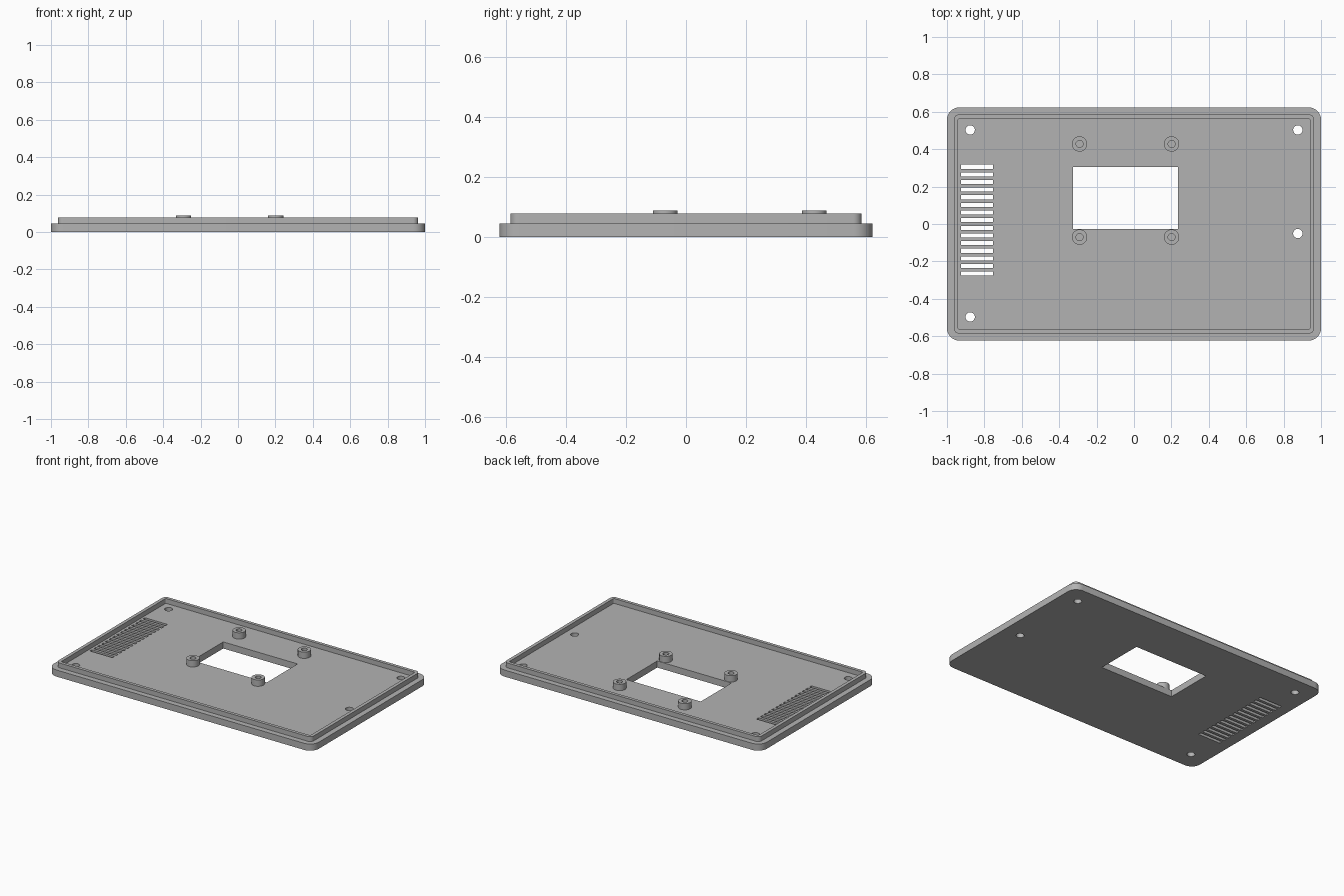
import bpy
import bmesh
from math import cos, sin, pi, radians

cube = bpy.data.objects.get("Cube")
if cube:
    bpy.data.objects.remove(cube, do_unlink=True)

grey = bpy.data.materials.new("grey_plastic")
grey.use_nodes = True
grey.diffuse_color = (0.45, 0.45, 0.45, 1)
grey.node_tree.nodes["Principled BSDF"].inputs["Base Color"].default_value = (0.45, 0.45, 0.45, 1)

FLOOR, LIP_TOP, BOSS_TOP = 0.045, 0.078, 0.088


def circle(x, y, r, sides=32):
    return [(x + r * cos(2 * pi * i / sides), y + r * sin(2 * pi * i / sides))
            for i in range(sides)]


def rect(x0, x1, y0, y1):
    return [(x0, y0), (x1, y0), (x1, y1), (x0, y1)]


def rounded_rect(hx, hy, r, steps=8):
    points = []
    for k, (sx, sy) in enumerate([(1, 1), (-1, 1), (-1, -1), (1, -1)]):
        for i in range(steps + 1):
            a = pi / 2 * (k + i / steps)
            points.append((sx * (hx - r) + r * cos(a), sy * (hy - r) + r * sin(a)))
    return points


def extruded(name, loops, z0, z1, open_bottom=False):
    """Fill an outline with holes and extrude it from z0 to z1."""
    curve = bpy.data.curves.new(name + "_outline", 'CURVE')
    curve.dimensions = '2D'
    curve.fill_mode = 'BOTH'
    curve.extrude = (z1 - z0) / 2
    for points in loops:
        spline = curve.splines.new('POLY')
        spline.points.add(len(points) - 1)
        for p, (x, y) in zip(spline.points, points):
            p.co = (x, y, 0, 1)
        spline.use_cyclic_u = True
    helper = bpy.data.objects.new(name + "_outline", curve)
    bpy.context.collection.objects.link(helper)
    bpy.context.view_layer.update()
    graph = bpy.context.evaluated_depsgraph_get()
    mesh = bpy.data.meshes.new_from_object(helper.evaluated_get(graph))
    bpy.data.objects.remove(helper, do_unlink=True)
    bpy.data.curves.remove(curve)

    bm = bmesh.new()
    bm.from_mesh(mesh)
    bmesh.ops.translate(bm, vec=(0, 0, (z0 + z1) / 2), verts=bm.verts)
    bmesh.ops.remove_doubles(bm, verts=bm.verts, dist=0.0001)
    bmesh.ops.recalc_face_normals(bm, faces=bm.faces)
    if open_bottom:
        hidden = [f for f in bm.faces if f.normal.z < -0.9]
        bmesh.ops.delete(bm, geom=hidden, context='FACES')
    bm.to_mesh(mesh)
    bm.free()
    mesh.materials.clear()
    mesh.materials.append(grey)
    mesh.name = name
    obj = bpy.data.objects.new(name, mesh)
    bpy.context.collection.objects.link(obj)
    bpy.ops.object.select_all(action='DESELECT')
    obj.select_set(True)
    bpy.context.view_layer.objects.active = obj
    bpy.ops.object.shade_smooth_by_angle(angle=radians(30))
    return obj


# Base plate with display window, screw holes and vent slots
holes = [rect(-0.325, 0.236, -0.027, 0.305)]
for x, y in [(-0.876, 0.503), (0.876, 0.503), (0.876, -0.051), (-0.876, -0.497)]:
    holes.append(circle(x, y, 0.025))
for i in range(15):
    y = 0.306 - i * 0.0408
    holes.append(rect(-0.924, -0.753, y - 0.011, y + 0.011))
extruded("base_plate", [rounded_rect(1, 0.623, 0.065)] + holes, 0, FLOOR)

# Raised locating lip
extruded("lip", [rounded_rect(0.963, 0.586, 0.028), rounded_rect(0.94, 0.564, 0.008)],
         FLOOR, LIP_TOP, open_bottom=True)

# Hollow mounting bosses around the window
for side, x in (("right", -0.291), ("left", 0.201)):
    for end, y in (("back", 0.428), ("front", -0.07)):
        extruded(f"boss_{end}_{side}", [circle(x, y, 0.041), circle(x, y, 0.019)],
                 FLOOR, BOSS_TOP, open_bottom=True)
